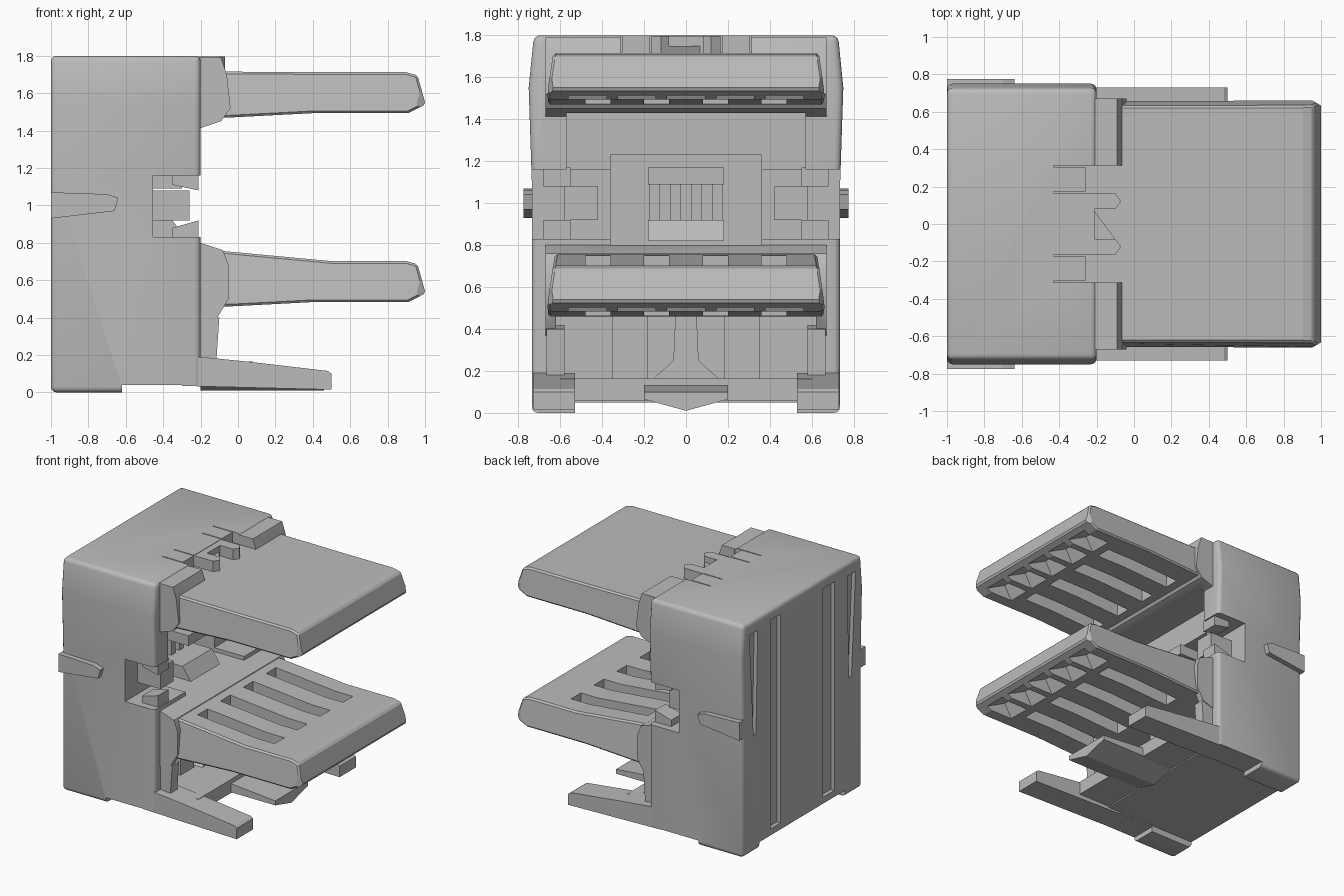
import bpy, bmesh

cube = bpy.data.objects.get("Cube")
if cube:
    bpy.data.objects.remove(cube, do_unlink=True)

grey = bpy.data.materials.new("plain grey")
grey.use_nodes = True
grey.diffuse_color = (0.5, 0.5, 0.5, 1)
grey.node_tree.nodes["Principled BSDF"].inputs["Base Color"].default_value = (0.5, 0.5, 0.5, 1)


def prism(name, pts, axis, a, b):
    """Extrude a 2D outline along an axis between a and b."""
    place = {"x": lambda p, t: (t, p[0], p[1]),
             "y": lambda p, t: (p[0], t, p[1]),
             "z": lambda p, t: (p[0], p[1], t)}[axis]
    bm = bmesh.new()
    low = [bm.verts.new(place(p, a)) for p in pts]
    high = [bm.verts.new(place(p, b)) for p in pts]
    bm.faces.new(low)
    bm.faces.new(high)
    n = len(pts)
    for i in range(n):
        j = (i + 1) % n
        bm.faces.new((low[i], low[j], high[j], high[i]))
    bmesh.ops.recalc_face_normals(bm, faces=bm.faces)
    mesh = bpy.data.meshes.new(name)
    bm.to_mesh(mesh)
    bm.free()
    mesh.materials.append(grey)
    obj = bpy.data.objects.new(name, mesh)
    bpy.context.collection.objects.link(obj)
    return obj


def box(name, x, y, z):
    return prism(name, [(x[0], z[0]), (x[1], z[0]), (x[1], z[1]), (x[0], z[1])], "y", *y)


def apply(obj, mod):
    bpy.context.view_layer.objects.active = obj
    bpy.ops.object.modifier_apply(modifier=mod.name)


def bevel(obj, width, segments=1):
    mod = obj.modifiers.new("bevel", "BEVEL")
    mod.width, mod.segments = width, segments
    mod.limit_method = "ANGLE"
    mod.angle_limit = 0.9
    apply(obj, mod)


def combine(obj, other, operation="DIFFERENCE"):
    mod = obj.modifiers.new("boolean", "BOOLEAN")
    mod.object, mod.operation, mod.solver = other, operation, "EXACT"
    apply(obj, mod)
    bpy.data.objects.remove(other, do_unlink=True)


def cut(obj, x, y, z):
    combine(obj, box("cutter", x, y, z), "DIFFERENCE")


def span(side, a, b):
    return tuple(sorted((side * a, side * b)))


SIDES = (-1, 1)

# Housing with slightly bulging sides and rounded top edges
wall = [(0.735, 0), (0.735, 1.1), (0.75, 1.55), (0.725, 1.8)]
housing = prism("housing", wall + [(-y, z) for y, z in reversed(wall)], "x", -1, -0.2)
bevel(housing, 0.03, 3)

# Collars that hold the two shelves
upper = [(-0.3, 1.79), (-0.09, 1.79), (-0.06, 1.7), (-0.04, 1.52), (-0.09, 1.45), (-0.21, 1.41), (-0.3, 1.41)]
lower = [(-0.3, 0.81), (-0.2, 0.8), (-0.08, 0.76), (-0.05, 0.68), (-0.05, 0.5), (-0.11, 0.4), (-0.2, 0.37), (-0.3, 0.37)]
for outline in (upper, lower):
    combine(housing, prism("collar", outline, "y", -0.67, 0.67), "UNION")

# Side notch, deep socket, upright wall above it and lower chamber
cut(housing, (-0.455, 0.1), (-0.9, 0.9), (0.83, 1.16))
cut(housing, (-0.85, 0.1), (-0.36, 0.36), (0.8, 1.23))
cut(housing, (-0.4, 0.1), (-0.57, 0.57), (1.1, 1.43))
cut(housing, (-0.5, 0.1), (-0.62, 0.62), (0.16, 0.48))

# Underside relief
cut(housing, (-0.62, 0.1), (-0.9, 0.9), (-0.1, 0.04))
cut(housing, (-1.1, 0.1), (-0.53, 0.53), (-0.1, 0.05))

# Grooves in the rear wall
cut(housing, (-1.1, -0.97), (0.27, 0.39), (0.1, 1.72))
cut(housing, (-1.1, -0.97), (-0.39, -0.25), (0.1, 1.72))
for s in SIDES:
    combine(housing, prism("cutter", [(s * 0.55, 1.7), (s * 0.65, 1.7), (s * 0.6, 0.9), (s * 0.57, 0.9)], "x", -1.1, -0.97))

# Latch recess and slits on the top
cut(housing, (-0.26, 0.1), (-0.312, 0.312), (1.71, 1.9))
for s in SIDES:
    for y in (0.165, 0.305):
        cut(housing, (-0.43, -0.2), span(s, y, y + 0.008), (1.72, 1.9))

# Latch tongue with two points and a skewed gap between them
prism("top_latch", [(-0.3, 0.165), (-0.1, 0.165), (-0.07, 0.12), (-0.1, 0.08), (-0.21, 0.08),
                    (-0.21, -0.08), (-0.1, -0.08), (-0.07, -0.12), (-0.1, -0.165), (-0.3, -0.165)], "z", 1.7, 1.797)
prism("latch_wedge", [(-0.22, 0.08), (-0.22, -0.08), (-0.1, -0.08)], "z", 1.7, 1.75)


# Shelves with slots and a row of wedge pits underneath
def shelf(name, base, rear_top, slot_top):
    outline = [(-0.3, rear_top), (-0.07, rear_top), (0.5, 0.702), (0.9, 0.702), (0.96, 0.685),
               (1.003, 0.53), (0.91, 0.483), (0.4, 0.483), (-0.04, 0.46), (-0.3, 0.46)]
    obj = prism(name, [(x, z + base) for x, z in outline], "y", -0.66, 0.66)
    for v in obj.data.vertices:
        v.co.y *= 1 - 0.25 * max(0, v.co.z - base - 0.54)
    bevel(obj, 0.012)
    # Chamfered end corners
    for s in SIDES:
        combine(obj, prism("cutter", [(0.92, s * 0.68), (1.03, s * 0.68), (1.03, s * 0.615)], "z", base + 0.3, base + 0.9))
    for y in (-0.42, -0.14, 0.14, 0.42):
        cut(obj, (-0.01, 0.65), (y - 0.06, y + 0.06), (base + 0.4, base + slot_top))
    for i in range(5):
        y = (i - 2) * 0.235
        pit = [(0.71, base + 0.47), (0.95, base + 0.47), (0.95, base + 0.503), (0.78, base + 0.59)]
        combine(obj, prism("cutter", pit, "y", y - 0.09, y + 0.09))


shelf("lower_shelf", 0, 0.755, 0.9)
shelf("upper_shelf", 1.01, 0.705, 0.62)

# Floor plate and central tongue that thins toward its free end
box("floor_plate", (-0.52, 0.08), (-0.6, 0.6), (0.06, 0.165))
tongue = prism("floor_tongue", [(-0.2, 0.155), (0.2, 0.155), (0.2, 0.065), (0, 0.01), (-0.2, 0.065)], "x", -0.2, 0.46)
for v in tongue.data.vertices:
    if v.co.x > 0 and v.co.z > 0.1:
        v.co.z = 0.1

# Central contact block in the socket
box("socket_top_bar", (-0.6, -0.3), (-0.18, 0.18), (1.09, 1.17))
prism("socket_bottom_bar", [(-0.6, 0.82), (-0.28, 0.82), (-0.35, 0.92), (-0.6, 0.92)], "y", -0.18, 0.18)
for y in (-0.15, -0.05, 0.05, 0.15):
    box("contact_pin", (-0.56, -0.52), (y - 0.025, y + 0.025), (0.9, 1.1))

# Centre rib of the lower chamber
prism("chamber_rib", [(-0.17, 0.15), (0.17, 0.15), (0.06, 0.25), (0.05, 0.48), (-0.05, 0.48), (-0.06, 0.25)], "x", -0.52, -0.2)

for s in SIDES:
    # Side tab
    prism("side_tab", [(-1, 0.93), (-0.66, 0.97), (-0.64, 1.04), (-0.7, 1.06), (-1, 1.07)], "y", *span(s, 0.7, 0.775))
    # Foot
    prism("foot", [(-0.3, 0.19), (-0.2, 0.19), (0.05, 0.165), (0.48, 0.115), (0.5, 0.1), (0.5, 0.015), (-0.3, 0.035)],
          "y", *span(s, 0.53, 0.73))
    # Cheek beside the lower chamber
    prism("chamber_cheek", [(-0.25, 0.42), (-0.1, 0.4), (-0.115, 0.18), (-0.25, 0.18)], "y", *span(s, 0.58, 0.665))
    # Post in the lower chamber
    box("chamber_post", (-0.52, -0.25), span(s, 0.18, 0.35), (0.15, 0.49))
    # Clip block and its prongs in the side notch
    box("clip_block", (-0.47, -0.26), span(s, 0.42, 0.58), (0.92, 1.08))
    prism("upper_prong", [(-0.35, 1.17), (-0.21, 1.17), (-0.21, 1.08), (-0.35, 1.11)], "y", *span(s, 0.55, 0.68))
    prism("lower_prong", [(-0.35, 0.82), (-0.21, 0.82), (-0.21, 0.92), (-0.35, 0.88)], "y", *span(s, 0.55, 0.68))

# Keep the rounded housing edges soft
bpy.ops.object.select_all(action="DESELECT")
housing.select_set(True)
bpy.context.view_layer.objects.active = housing
bpy.ops.object.shade_smooth_by_angle(angle=0.6)
